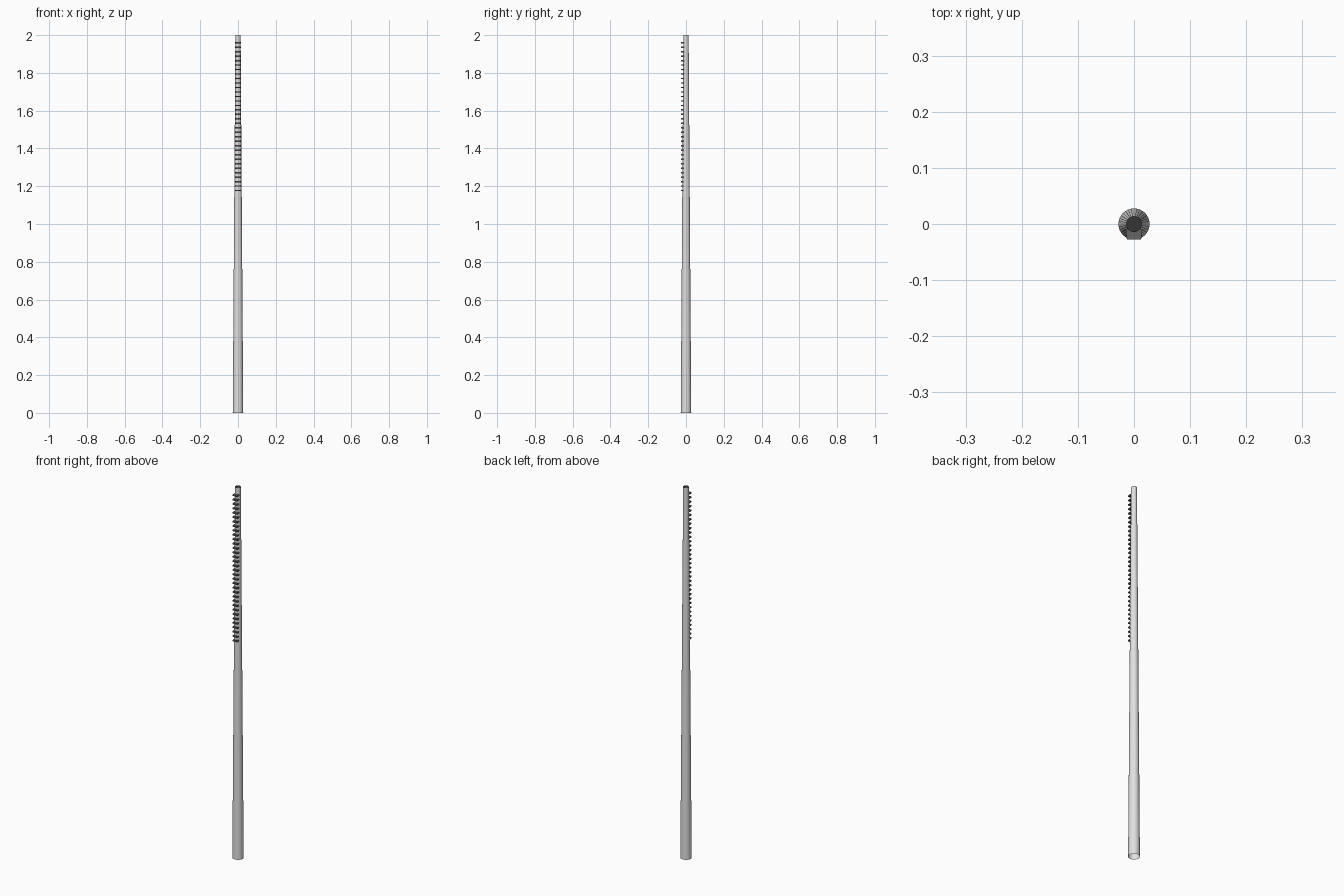
import bpy, bmesh, math

if "Cube" in bpy.data.objects:
    bpy.data.objects.remove(bpy.data.objects["Cube"])


def material(name, value):
    m = bpy.data.materials.new(name)
    m.diffuse_color = (value, value, value, 1)
    m.use_nodes = True
    m.node_tree.nodes["Principled BSDF"].inputs["Base Color"].default_value = m.diffuse_color
    return m


steel = material("light grey", 0.75)
rung_grey = material("rung grey", 0.13)
cap_dark = material("cap dark grey", 0.035)

# tapered hollow mast, open at the foot, with a dark cap on top
R0, R1, H = 0.0278, 0.0139, 2.0
bpy.ops.mesh.primitive_cone_add(vertices=32, radius1=R0, radius2=R1, depth=H,
                                location=(0, 0, H / 2))
mast = bpy.context.object
mast.name = "tapered_mast"
mast.data.materials.append(steel)
mast.data.materials.append(cap_dark)
bm = bmesh.new()
bm.from_mesh(mast.data)
bm.normal_update()
for f in bm.faces:
    f.material_index = 1 if f.normal.z > 0.9 else 0
foot = [f for f in bm.faces if f.normal.z < -0.9]
bmesh.ops.delete(bm, geom=foot, context='FACES_ONLY')
bm.to_mesh(mast.data)
bm.free()
bpy.ops.object.shade_smooth_by_angle(angle=math.radians(30))

# row of short rungs up the front of the upper mast, front corners drawn in
COUNT, Z0, Z1 = 34, 1.177, 1.96
bm = bmesh.new()
for i in range(COUNT):
    z = Z0 + (Z1 - Z0) * i / (COUNT - 1)
    r = R0 + (R1 - R0) * z / H
    front, back = -0.0272, -r * 0.6
    made = bmesh.ops.create_cube(bm, size=1)["verts"]
    bmesh.ops.scale(bm, vec=(0.03, back - front, 0.007), verts=made)
    bmesh.ops.translate(bm, vec=(0, (front + back) / 2, z), verts=made)
    for v in made:
        if v.co.y < back - 0.001:
            v.co.x *= 0.85
mesh = bpy.data.meshes.new("rungs")
bm.to_mesh(mesh)
bm.free()
mesh.materials.append(rung_grey)
bpy.context.collection.objects.link(bpy.data.objects.new("rungs", mesh))
